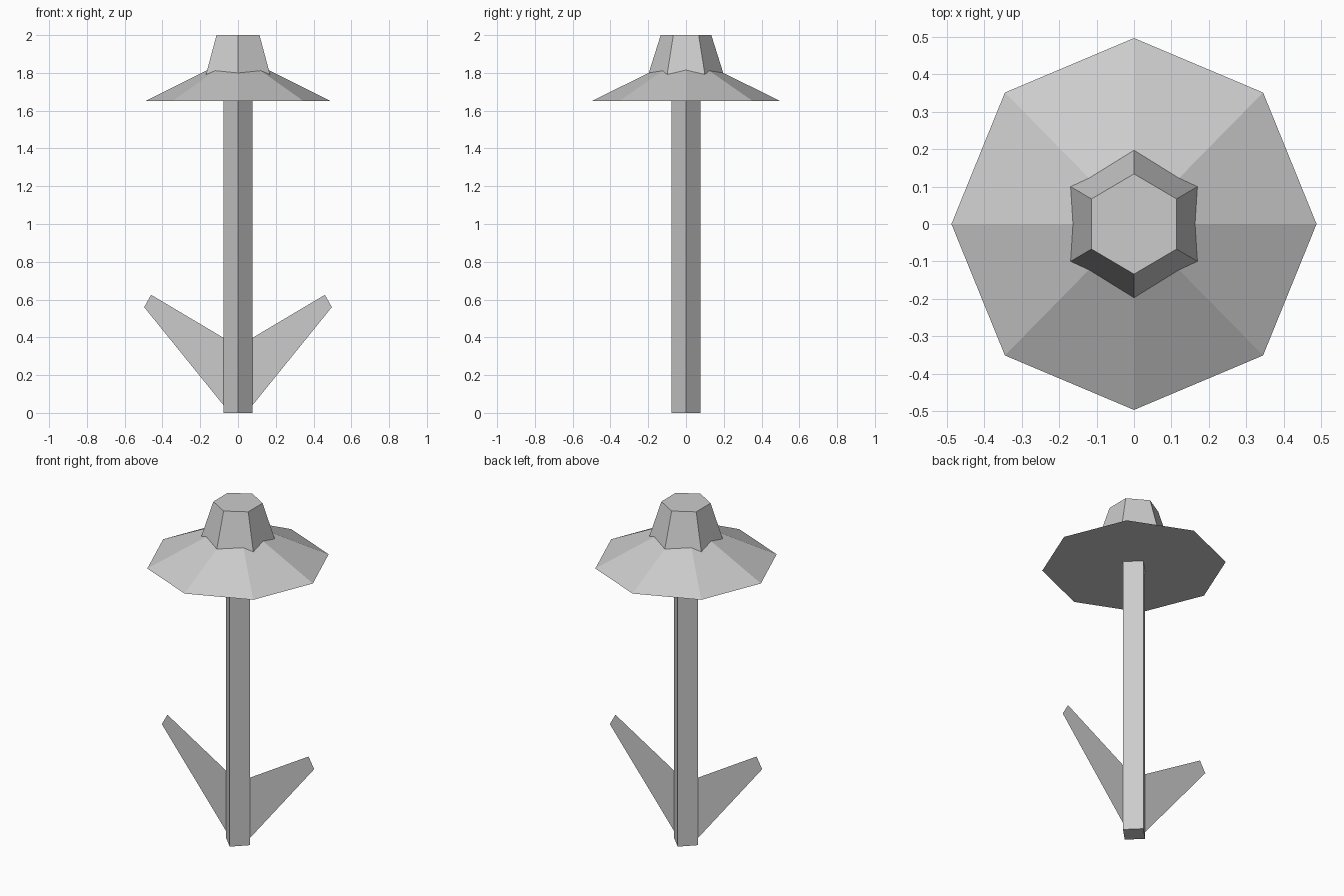
import bpy

if "Cube" in bpy.data.objects:
    bpy.data.objects.remove(bpy.data.objects["Cube"])


def tapered(name, sides, r_bottom, r_top, z0, z1, scale_x=1.0):
    """Upright n-sided frustum with a corner pointing along y."""
    bpy.ops.mesh.primitive_cone_add(vertices=sides, radius1=r_bottom, radius2=r_top,
                                    depth=z1 - z0, location=(0, 0, (z0 + z1) / 2))
    obj = bpy.context.object
    obj.name = name
    obj.scale.x = scale_x
    return obj


# Square stem, turned corner-on
tapered("stem", 4, 0.077, 0.077, 0.0, 1.68)

# Eight-sided petal cone and six-sided flower cup
tapered("petals", 8, 0.497, 0.0, 1.652, 1.897, 0.982)
tapered("flower_cup", 6, 0.216, 0.134, 1.74, 2.0, 0.98)

# Flat leaf on the right, mirrored to the left
profile = [(0.076, 0.04), (0.497, 0.56), (0.46, 0.625), (0.076, 0.397)]
mesh = bpy.data.meshes.new("leaves")
mesh.from_pydata([(x, 0, z) for x, z in profile], [], [(0, 1, 2, 3)])
leaves = bpy.data.objects.new("leaves", mesh)
bpy.context.collection.objects.link(leaves)
mirror = leaves.modifiers.new("mirror", 'MIRROR')
mirror.use_axis = (True, False, False)
